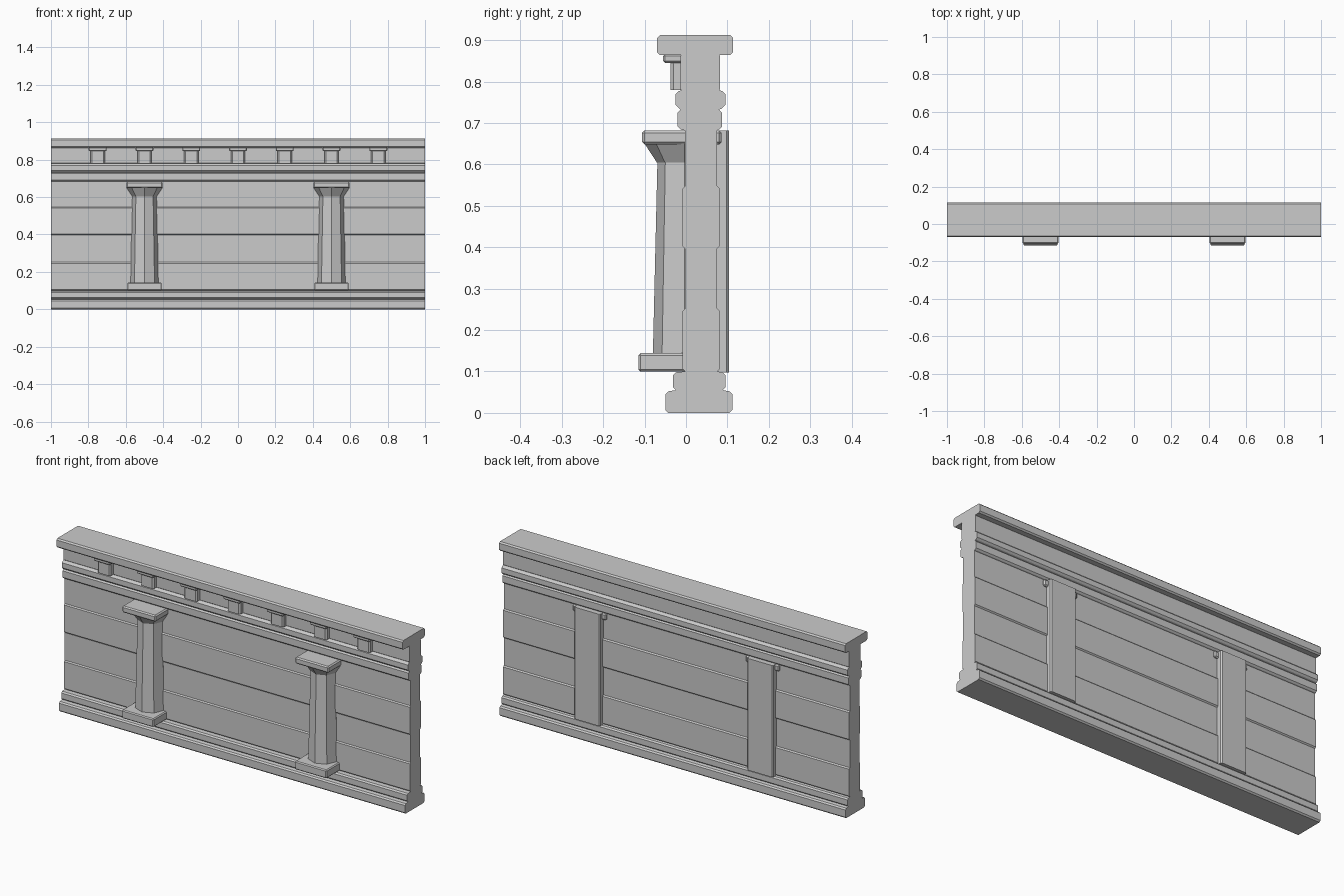
import bpy, bmesh, math

if "Cube" in bpy.data.objects:
    bpy.data.objects.remove(bpy.data.objects["Cube"])


def finish(bm, name):
    bmesh.ops.recalc_face_normals(bm, faces=bm.faces[:])
    mesh = bpy.data.meshes.new(name)
    bm.to_mesh(mesh)
    bm.free()
    obj = bpy.data.objects.new(name, mesh)
    bpy.context.collection.objects.link(obj)
    return obj


def box(name, x, hw, y0, y1, z0, z1, chamfer=0.0):
    bm = bmesh.new()
    bmesh.ops.create_cube(bm, size=1)
    for v in bm.verts:
        v.co = (x + v.co.x * 2 * hw,
                (y0 + y1) / 2 + v.co.y * (y1 - y0),
                (z0 + z1) / 2 + v.co.z * (z1 - z0))
    if chamfer:
        bmesh.ops.bevel(bm, geom=bm.edges[:], offset=chamfer, segments=1,
                        affect='EDGES')
    return finish(bm, name)


def prism(name, outline, p0, p1, place):
    """Closed 2D outline swept between p0 and p1; place maps (a, b, p) to 3D."""
    bm = bmesh.new()
    rings = [[bm.verts.new(place(a, b, p)) for a, b in outline] for p in (p0, p1)]
    n = len(outline)
    for i in range(n):
        j = (i + 1) % n
        bm.faces.new((rings[0][i], rings[0][j], rings[1][j], rings[1][i]))
    bm.faces.new(rings[0])
    bm.faces.new(rings[1])
    return finish(bm, name)


def lathe8(name, x, y, rings):
    """Octagonal turned part with a corner facing front; rings are (radius, z)."""
    bm = bmesh.new()
    loops = [[bm.verts.new((x + r * math.cos(k * math.pi / 4),
                            y + r * math.sin(k * math.pi / 4), z))
              for k in range(8)] for r, z in rings]
    for lo, hi in zip(loops, loops[1:]):
        for k in range(8):
            bm.faces.new((lo[k], lo[(k + 1) % 8], hi[(k + 1) % 8], hi[k]))
    bm.faces.new(loops[0])
    bm.faces.new(loops[-1])
    return finish(bm, name)


# Wall section, bottom to top: front y, back y, low z, high z, corner chamfer
bands = [
    (-0.050, 0.112, 0.000, 0.052, 0.007),   # base course
    (-0.031, 0.095, 0.055, 0.098, 0.007),   # base moulding
    (-0.008, 0.081, 0.100, 0.252, 0.006),   # planks, alternately raised
    (-0.003, 0.075, 0.252, 0.396, 0.000),
    (-0.008, 0.081, 0.396, 0.548, 0.006),
    (-0.003, 0.075, 0.548, 0.682, 0.000),
    (-0.020, 0.087, 0.684, 0.732, 0.007),   # lower string course
    (-0.025, 0.095, 0.735, 0.777, 0.008),   # upper string course
    (-0.013, 0.082, 0.779, 0.864, 0.002),   # frieze
    (-0.070, 0.114, 0.864, 0.912, 0.007),   # coping
]
front, back = [], []
for y0, y1, z0, z1, c in bands:
    if c:
        back += [(y1 - c, z0), (y1, z0 + c), (y1, z1 - c), (y1 - c, z1)]
        front += [(y0 + c, z0), (y0, z0 + c), (y0, z1 - c), (y0 + c, z1)]
    else:
        back += [(y1, z0), (y1, z1)]
        front += [(y0, z0), (y0, z1)]
prism("wall", back + front[::-1], -1, 1, lambda a, b, p: (p, a, b))

# Dentils under the coping
for i in range(-3, 4):
    x = i * 0.25
    hw, c = 0.038, 0.008
    outline = [(x - hw, 0.0), (x - hw, -0.030), (x - hw + c, -0.038),
               (x + hw - c, -0.038), (x + hw, -0.030), (x + hw, 0.0)]
    prism("dentil", outline, 0.780, 0.847, lambda a, b, p: (a, b, p))
    box("dentil_cap", x, 0.048, -0.055, 0.0, 0.845, 0.866, 0.004)

# Front columns and rear pilasters
for x in (-0.5, 0.5):
    box("column_plinth", x, 0.092, -0.115, 0.07, 0.100, 0.144, 0.005)
    lathe8("column_shaft", x, -0.004, [(0.076, 0.14), (0.065, 0.606)])
    lathe8("column_capital", x, -0.004, [(0.066, 0.604), (0.096, 0.650)])
    box("column_abacus", x, 0.097, -0.106, 0.086, 0.648, 0.682, 0.006)
    hw, c = 0.075, 0.006
    outline = [(x - hw, 0.06), (x - hw, 0.098), (x - hw + c, 0.104),
               (x + hw - c, 0.104), (x + hw, 0.098), (x + hw, 0.06)]
    prism("rear_pilaster", outline, 0.098, 0.682, lambda a, b, p: (a, b, p))
